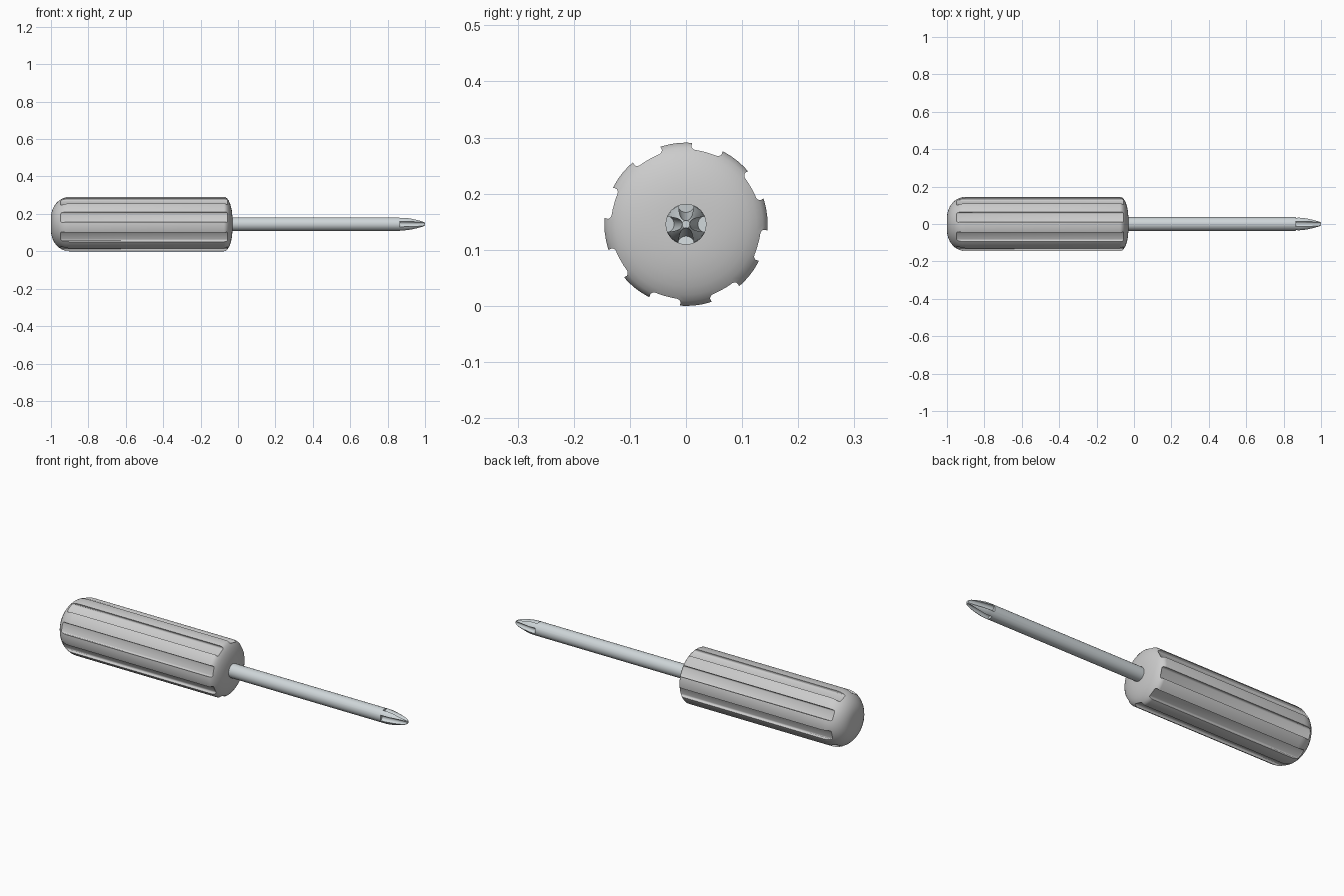
import bpy, bmesh
from math import sin, cos, pi, radians
from mathutils import Matrix, Vector

if "Cube" in bpy.data.objects:
    bpy.data.objects.remove(bpy.data.objects["Cube"])

CZ = 0.1455          # height of the tool's axis
R = 0.1455           # handle radius


def make_object(name, bm):
    bmesh.ops.recalc_face_normals(bm, faces=bm.faces)
    mesh = bpy.data.meshes.new(name)
    bm.to_mesh(mesh)
    bm.free()
    ob = bpy.data.objects.new(name, mesh)
    bpy.context.collection.objects.link(ob)
    ob.location.z = CZ
    return ob


def lathe(name, profile, sides):
    """Solid of revolution about x from (x, radius) points, with flat end caps."""
    bm = bmesh.new()
    rings = [[bm.verts.new((x, r * cos(2 * pi * i / sides), r * sin(2 * pi * i / sides)))
              for i in range(sides)] for x, r in profile]
    for a, b in zip(rings, rings[1:]):
        for i in range(sides):
            j = (i + 1) % sides
            bm.faces.new((a[i], a[j], b[j], b[i]))
    bm.faces.new(rings[0])
    bm.faces.new(rings[-1])
    return make_object(name, bm)


def cut(ob, cutter):
    cutter.hide_render = True
    cutter.hide_viewport = False
    mod = ob.modifiers.new("cut", 'BOOLEAN')
    mod.operation = 'DIFFERENCE'
    mod.solver = 'EXACT'
    mod.object = cutter
    bpy.ops.object.select_all(action='DESELECT')
    bpy.context.view_layer.objects.active = ob
    ob.select_set(True)
    bpy.ops.object.modifier_apply(modifier=mod.name)
    bpy.data.objects.remove(cutter)
    bpy.ops.object.shade_smooth_by_angle(angle=radians(30))


# Handle: domed back end, straight grip, shallow domed front end
N = 8
back = [(-0.9 - 0.1 * cos(pi / 2 * k / N), 0.035 + (R - 0.035) * sin(pi / 2 * k / N))
        for k in range(N + 1)]
front = [(-0.075 + 0.045 * sin(pi / 2 * k / N), 0.03 + (R - 0.03) * cos(pi / 2 * k / N))
         for k in range(N + 1)]
handle = lathe("handle", back + front, 64)

# Eight rounded grip grooves
bm = bmesh.new()
for k in range(8):
    part = bmesh.new()
    bmesh.ops.create_cube(part, size=1, matrix=Matrix.Translation((-0.503, 0, 0.158)) @
                          Matrix.Diagonal((0.897, 0.056, 0.06, 1)))
    bmesh.ops.bevel(part, geom=part.edges[:], offset=0.008, segments=3,
                    profile=0.5, affect='EDGES')
    part.transform(Matrix.Rotation(radians(-15.5 + 45 * k), 4, 'X'))
    tmp = bpy.data.meshes.new("tmp")
    part.to_mesh(tmp)
    part.free()
    bm.from_mesh(tmp)
    bpy.data.meshes.remove(tmp)
cut(handle, make_object("groove_cutter", bm))

# Shaft with tapered, rounded tip
shaft = lathe("shaft", [(-0.1, 0.0365), (0.885, 0.0365), (0.905, 0.035), (0.93, 0.031),
                        (0.96, 0.0245), (0.985, 0.0175), (0.995, 0.013), (1.0, 0.007)], 32)

# Four flutes that form the cross-shaped tip
bm = bmesh.new()
p0, p1 = Vector((0.865, 0, 0.036)), Vector((1.01, 0, 0.016))
for k in range(4):
    mat = (Matrix.Rotation(pi / 2 * k, 4, 'X') @ Matrix.Translation((p0 + p1) / 2) @
           (p1 - p0).to_track_quat('Z', 'Y').to_matrix().to_4x4())
    bmesh.ops.create_cone(bm, cap_ends=True, segments=24, radius1=0.015, radius2=0.0105,
                          depth=(p1 - p0).length, matrix=mat)
cut(shaft, make_object("flute_cutter", bm))

# Pale metal colour for the shaft
metal = bpy.data.materials.new("metal")
metal.diffuse_color = (0.62, 0.67, 0.69, 1)
metal.use_nodes = True
metal.node_tree.nodes["Principled BSDF"].inputs["Base Color"].default_value = metal.diffuse_color
shaft.data.materials.clear()
shaft.data.materials.append(metal)
